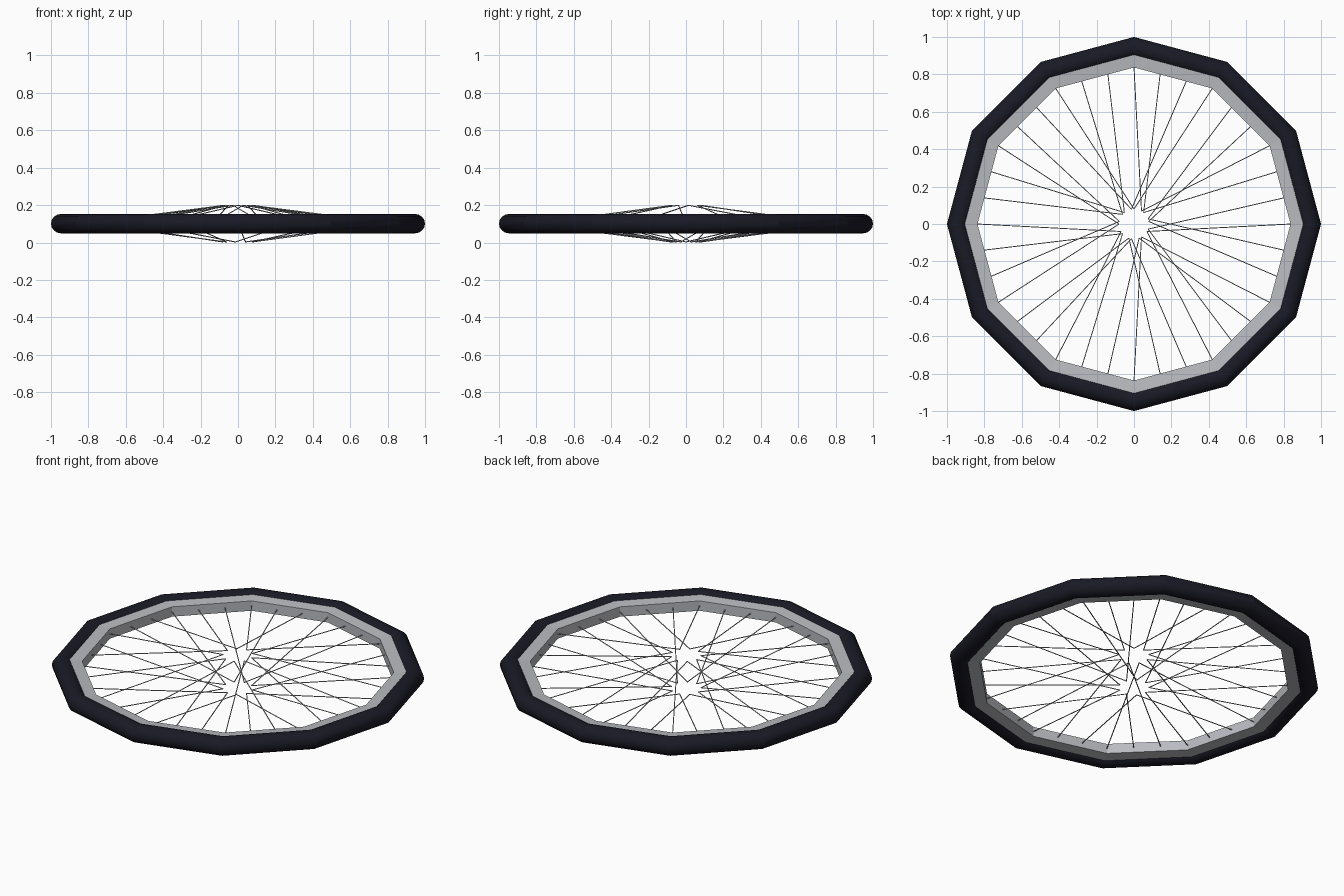
import bpy, bmesh, math
from mathutils import Vector, Matrix

if "Cube" in bpy.data.objects:
    bpy.data.objects.remove(bpy.data.objects["Cube"])

SIDES = 12          # corners of the wheel
MID = 0.101         # height of the wheel's centre plane
RIM_IN = 0.837      # corner radius of the rim's inner wall


def material(name, color):
    m = bpy.data.materials.new(name)
    m.diffuse_color = (*color, 1)
    m.use_nodes = True
    m.node_tree.nodes["Principled BSDF"].inputs["Base Color"].default_value = m.diffuse_color
    return m


def add_object(name, bm, mat):
    bmesh.ops.recalc_face_normals(bm, faces=bm.faces[:])
    mesh = bpy.data.meshes.new(name)
    bm.to_mesh(mesh)
    bm.free()
    mesh.materials.append(mat)
    ob = bpy.data.objects.new(name, mesh)
    bpy.context.collection.objects.link(ob)
    return ob


def polar(r, deg, z):
    a = math.radians(deg)
    return Vector((r * math.cos(a), r * math.sin(a), z))


def ring(name, profile, mat):
    """Sweep a closed (radius, height) profile around the 12 corners."""
    bm = bmesh.new()
    loops = [[bm.verts.new(polar(r, i * 360 / SIDES, MID + z)) for r, z in profile]
             for i in range(SIDES)]
    n = len(profile)
    for i in range(SIDES):
        a, b = loops[i], loops[(i + 1) % SIDES]
        for j in range(n):
            k = (j + 1) % n
            bm.faces.new((a[j], b[j], b[k], a[k]))
    return add_object(name, bm, mat)


rubber = material("dark_rubber", (0.0100, 0.0100, 0.0190))
metal = material("grey_metal", (0.49, 0.50, 0.53))

# Tyre: round tube, smooth around the section, sharp at the corners
section = [(0.945 + 0.055 * math.cos(t * math.tau / 16), 0.052 * math.sin(t * math.tau / 16))
           for t in range(16)]
tyre = ring("tyre", section, rubber)
bpy.context.view_layer.objects.active = tyre
tyre.select_set(True)
bpy.ops.object.shade_smooth_by_angle(angle=math.radians(28))

# Rim: flat-sided band tucked into the tyre
ring("rim", [(RIM_IN, -0.029), (0.925, -0.037), (0.925, 0.037), (RIM_IN, 0.029)], metal)

# Spokes: three per side, alternating between the upper and lower hub circles,
# each leaning 30 degrees one way or the other
bm = bmesh.new()
for k in range(36):
    corner, third = divmod(k, 3)
    a = polar(RIM_IN, corner * 30, MID)
    b = polar(RIM_IN, (corner + 1) * 30, MID)
    outer = a.lerp(b, third / 3)
    lean = -30 if k % 4 < 2 else 30
    height = 0.098 if k % 2 == 0 else -0.098
    inner = polar(0.08, k * 10 + lean, MID + height)
    d = outer - inner
    place = Matrix.Translation((inner + outer) / 2) @ d.to_track_quat('Z', 'Y').to_matrix().to_4x4()
    bmesh.ops.create_cone(bm, cap_ends=True, segments=6, radius1=0.0028, radius2=0.0028,
                          depth=d.length, matrix=place)
add_object("spokes", bm, metal)
